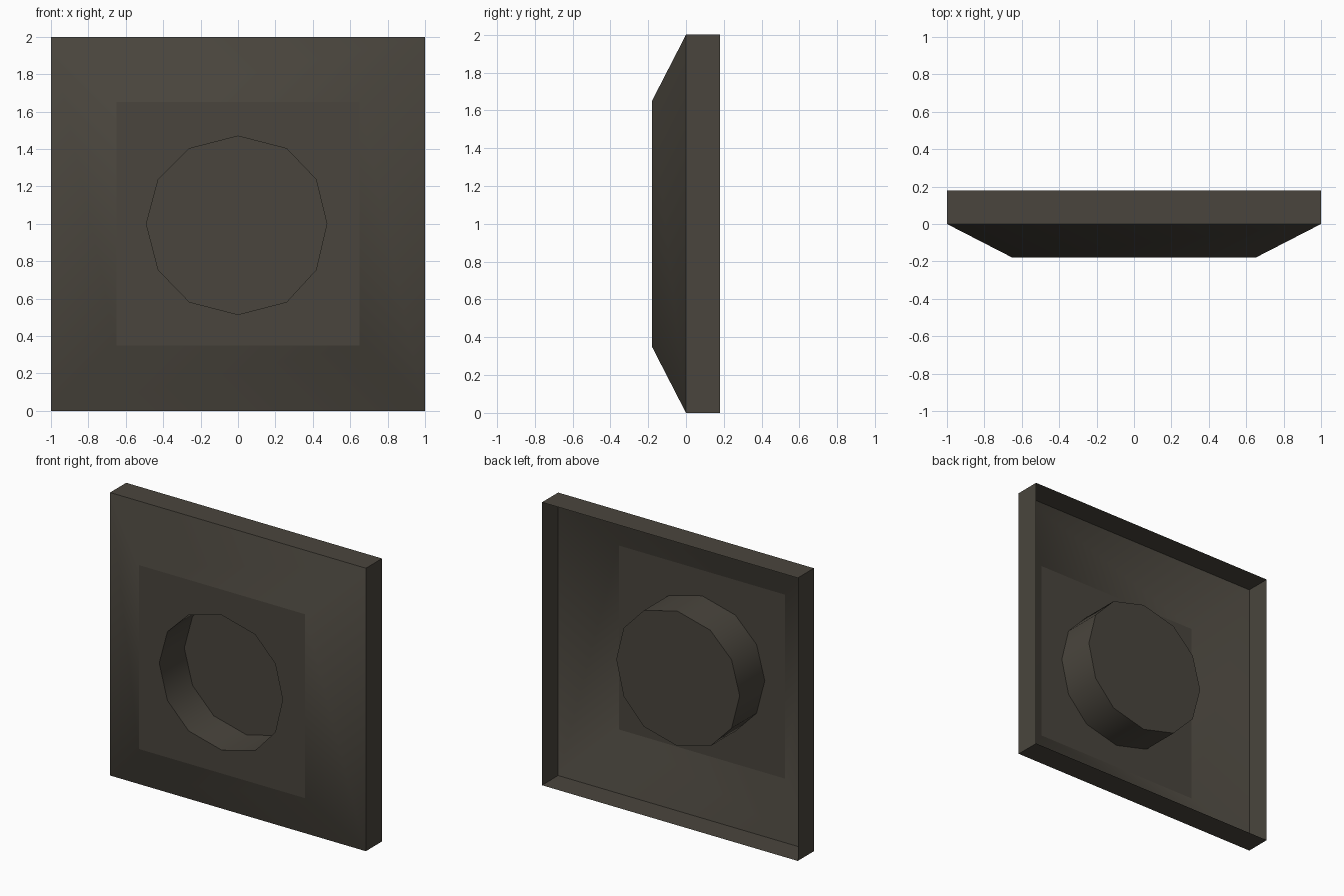
import bpy
import bmesh

if "Cube" in bpy.data.objects:
    bpy.data.objects.remove(bpy.data.objects["Cube"])

D = 0.18          # half depth of the panel
FLOOR = 0.10      # y of the recess floor

mat = bpy.data.materials.new("dark_stone")
mat.diffuse_color = (0.068, 0.060, 0.047, 1)
mat.use_nodes = True
mat.node_tree.nodes["Principled BSDF"].inputs["Base Color"].default_value = mat.diffuse_color

bm = bmesh.new()


def ring(points, y):
    return [bm.verts.new((x, y, z)) for x, z in points]


def square(half):
    return [(-half, 1 - half), (half, 1 - half), (half, 1 + half), (-half, 1 + half)]


def bridge(a, b):
    n = len(a)
    for i in range(n):
        bm.faces.new((a[i], a[(i + 1) % n], b[(i + 1) % n], b[i]))


def loop_edges(verts):
    found = [bm.edges.get((v, verts[(i + 1) % len(verts)])) for i, v in enumerate(verts)]
    return found


# Open-backed rim and sloping front border
back = ring(square(1.0), D)
rim = ring(square(1.0), 0)
front = ring(square(0.65), -D)
bridge(back, rim)
bridge(rim, front)

# Twelve-sided recess, slightly irregular
right = [(0, 0.515), (0.26, 0.582), (0.417, 0.753), (0.475, 1.0),
         (0.417, 1.238), (0.26, 1.402), (0, 1.469)]
left = [(-0.26, 1.402), (-0.426, 1.238), (-0.49, 1.0), (-0.426, 0.753), (-0.26, 0.582)]
mouth = ring(right + left, -D)
floor = ring(right + left, FLOOR)
bridge(mouth, floor)
cap = bm.faces.new(floor)

# Flat front panel around the recess mouth
bmesh.ops.triangle_fill(bm, use_beauty=True, use_dissolve=False,
                        edges=loop_edges(front) + loop_edges(mouth))

# Consistent facing: the recess floor looks to the front
bmesh.ops.recalc_face_normals(bm, faces=bm.faces[:])
bm.normal_update()
if cap.normal.y > 0:
    bmesh.ops.reverse_faces(bm, faces=bm.faces[:])
    bm.normal_update()

# Smooth border corners and recess wall, crisp rim and flat panel
for f in bm.faces:
    f.smooth = True
for e in bm.edges:
    if len(e.link_faces) == 2:
        angle = e.calc_face_angle(0)
        on_panel = all(v.co.y < -D + 0.001 for v in e.verts)
        e.smooth = angle < 0.01 or (angle < 0.75 and not on_panel)

mesh = bpy.data.meshes.new("recessed_panel")
bm.to_mesh(mesh)
bm.free()
mesh.materials.append(mat)
obj = bpy.data.objects.new("recessed_panel", mesh)
bpy.context.scene.collection.objects.link(obj)
